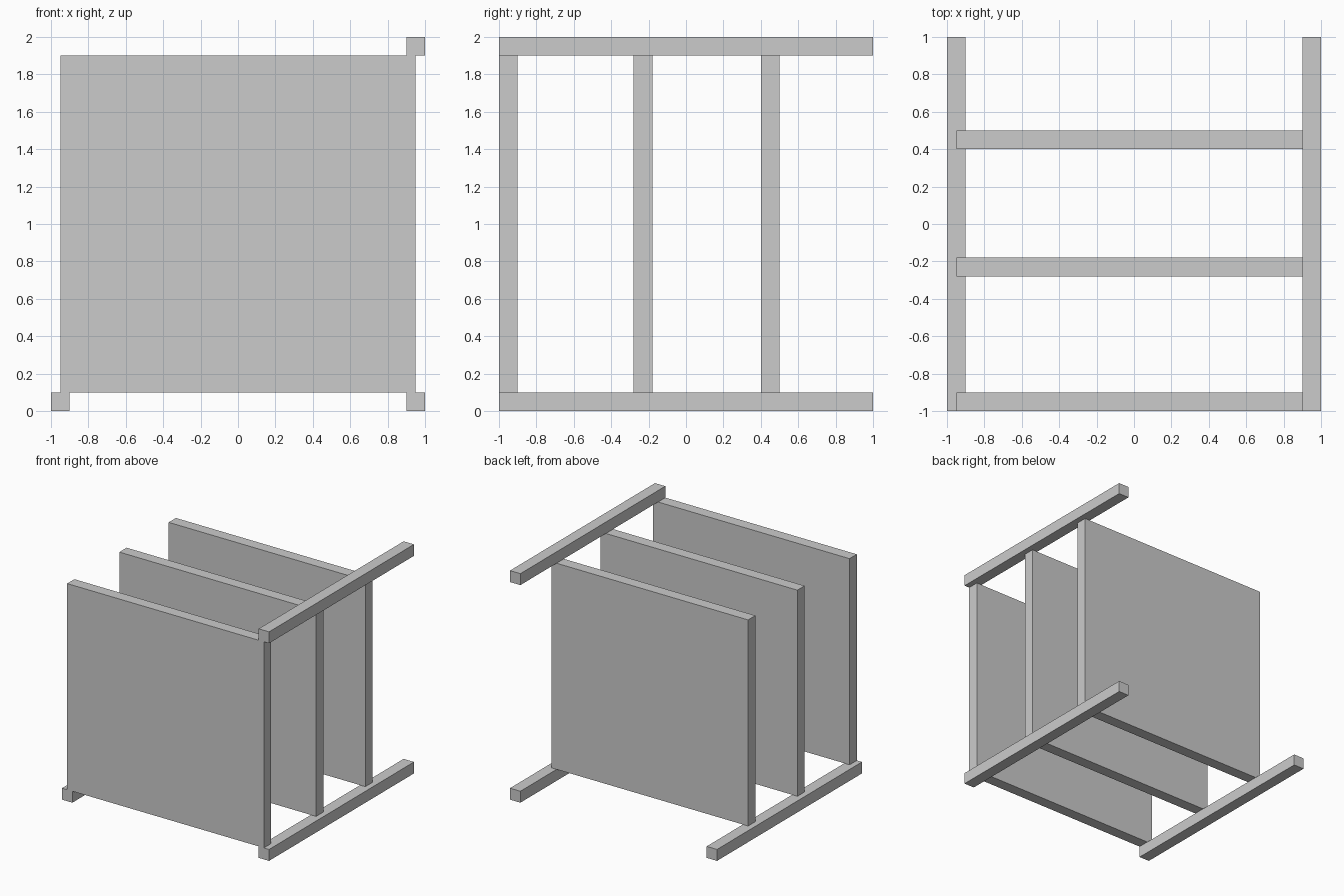
import bpy

if "Cube" in bpy.data.objects:
    bpy.data.objects.remove(bpy.data.objects["Cube"])


def box(name, center, size):
    """Axis-aligned box with real dimensions baked into the mesh."""
    bpy.ops.mesh.primitive_cube_add(size=1, location=center)
    obj = bpy.context.object
    obj.name = name
    obj.scale = size
    bpy.ops.object.transform_apply(location=False, rotation=False, scale=True)
    return obj


T = 0.1  # thickness shared by rails and panels

# Long rails: two on the floor, one on top at the right
for name, x, z in (("left_bottom_rail", -0.95, 0.05),
                   ("right_bottom_rail", 0.95, 0.05),
                   ("right_top_rail", 0.95, 1.95)):
    box(name, (x, 0, z), (T, 2, T))

# Upright panels standing across the rails
for name, y in (("front_panel", -0.95),
                ("middle_panel", -0.23),
                ("back_panel", 0.45)):
    box(name, (0, y, 1), (1.9, T, 1.8))
